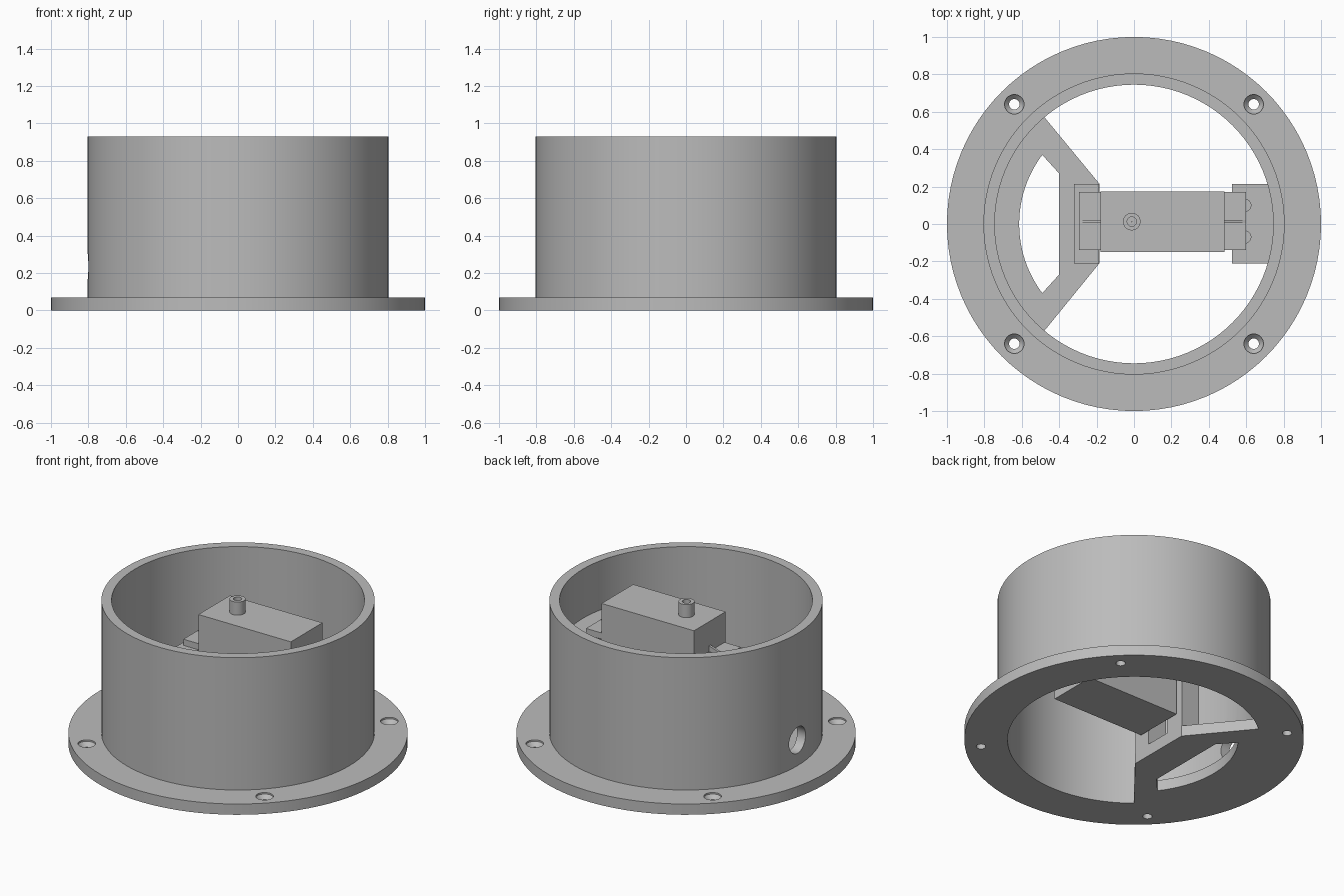
import bpy
import bmesh
from math import sin, cos, pi, radians
from mathutils import Matrix

cube = bpy.data.objects.get("Cube")
if cube:
    bpy.data.objects.remove(cube, do_unlink=True)

grey = bpy.data.materials.new("plain grey")
grey.use_nodes = True
colour = (0.5, 0.5, 0.5, 1)
grey.diffuse_color = colour
grey.node_tree.nodes["Principled BSDF"].inputs["Base Color"].default_value = colour


def finish(name, bm):
    bmesh.ops.recalc_face_normals(bm, faces=bm.faces)
    mesh = bpy.data.meshes.new(name)
    bm.to_mesh(mesh)
    bm.free()
    mesh.materials.append(grey)
    ob = bpy.data.objects.new(name, mesh)
    bpy.context.collection.objects.link(ob)
    return ob


def box(name, x, y, z):
    bm = bmesh.new()
    bmesh.ops.create_cube(bm, size=1)
    for v in bm.verts:
        v.co = [r[0] if c < 0 else r[1] for c, r in zip(v.co, (x, y, z))]
    return finish(name, bm)


def prism(name, points, z0, z1):
    bm = bmesh.new()
    face = bm.faces.new([bm.verts.new((px, py, z0)) for px, py in points])
    new = bmesh.ops.extrude_face_region(bm, geom=[face])["geom"]
    bmesh.ops.translate(bm, vec=(0, 0, z1 - z0),
                        verts=[g for g in new if isinstance(g, bmesh.types.BMVert)])
    return finish(name, bm)


def lathe(name, profile, x=0, y=0, steps=96, closed=True):
    """Revolve (radius, z) points about a vertical axis at x, y."""
    bm = bmesh.new()
    rings = []
    for r, z in profile:
        rings.append([bm.verts.new((x + r * cos(2 * pi * i / steps),
                                    y + r * sin(2 * pi * i / steps), z))
                      for i in range(steps)])
    pairs = list(zip(rings, rings[1:]))
    if closed:
        pairs.append((rings[-1], rings[0]))
    else:
        bm.faces.new(rings[0])
        bm.faces.new(rings[-1])
    for a, b in pairs:
        for i in range(steps):
            j = (i + 1) % steps
            bm.faces.new((a[i], a[j], b[j], b[i]))
    return finish(name, bm)


def cut(target, cutter):
    mod = target.modifiers.new("cut", "BOOLEAN")
    mod.operation = "DIFFERENCE"
    mod.solver = "EXACT"
    mod.object = cutter
    bpy.context.view_layer.objects.active = target
    bpy.ops.object.modifier_apply(modifier=mod.name)
    bpy.data.objects.remove(cutter, do_unlink=True)


def arc(radius, start, end, steps):
    angles = [radians(start + (end - start) * i / steps) for i in range(steps + 1)]
    return [(radius * cos(a), radius * sin(a)) for a in angles]


FLOOR = 0.07
POST = 0.61

# Flanged tube with countersunk mounting holes and a cable hole
housing = lathe("flanged_housing", [(0.745, 0), (1, 0), (1, FLOOR), (0.805, FLOOR),
                                    (0.805, 0.93), (0.745, 0.93)])
for sx in (-1, 1):
    for sy in (-1, 1):
        cut(housing, lathe("screw_cutter", [(0.028, -0.1), (0.028, 0.035), (0.052, 0.06),
                                            (0.052, 0.1)],
                           sx * 0.64, sy * 0.64, 32, closed=False))
cable = lathe("cable_cutter", [(0.085, -0.2), (0.085, 0.2)], steps=40, closed=False)
cable.data.transform(Matrix.Translation((-0.78, 0, 0.235)) @ Matrix.Rotation(pi / 2, 4, "Y"))
cut(housing, cable)

# Floor web with a segment window
web = prism("floor_web", arc(0.746, 130, 230, 30) + [(-0.185, -0.21), (-0.185, 0.215)], 0, FLOOR)
cut(web, prism("window_cutter", arc(0.614, 143, 217, 24) + [(-0.4, -0.27), (-0.4, 0.27)],
               -0.1, 0.2))

# Posts that carry the motor
left = box("web_post", (-0.32, -0.187), (-0.21, 0.215), (FLOOR - 0.01, POST))
cut(left, box("cable_slot_cutter", (-0.5, 0), (-0.09, 0.08), (0.08, 0.32)))
right = box("wall_post", (0.525, 0.765), (-0.21, 0.215), (0.32, POST))
for y in (0.1, -0.07):
    cut(right, lathe("pilot_cutter", [(0.033, 0.45), (0.033, 0.7)], 0.592, y, 24, closed=False))

# Motor body, mounting tabs, gussets and output shaft
box("motor_body", (-0.18, 0.485), (-0.15, 0.175), (0.165, 0.845))
for name, inner, outer in (("left", -0.175, -0.295), ("right", 0.48, 0.6)):
    box(name + "_tab", sorted((inner, outer)), (-0.14, 0.17), (POST, 0.65))
    gusset = box(name + "_gusset", sorted((inner, outer)), (0.005, 0.021), (0.645, 0.69))
    for v in gusset.data.vertices:
        if abs(v.co.x - outer) < 0.01 and v.co.z > 0.66:
            v.co.z = 0.652
lathe("output_shaft", [(0.025, 0.9), (0.025, 0.93), (0.047, 0.93), (0.047, 0.84),
                       (0.001, 0.84), (0.001, 0.9)], -0.012, 0.013, 32)

# Smooth the round surfaces and keep the edges sharp
bpy.ops.object.select_all(action="DESELECT")
for ob in bpy.context.scene.objects:
    if ob.type == "MESH" and grey.name in ob.data.materials:
        ob.select_set(True)
        bpy.context.view_layer.objects.active = ob
bpy.ops.object.shade_smooth_by_angle(angle=radians(30))
